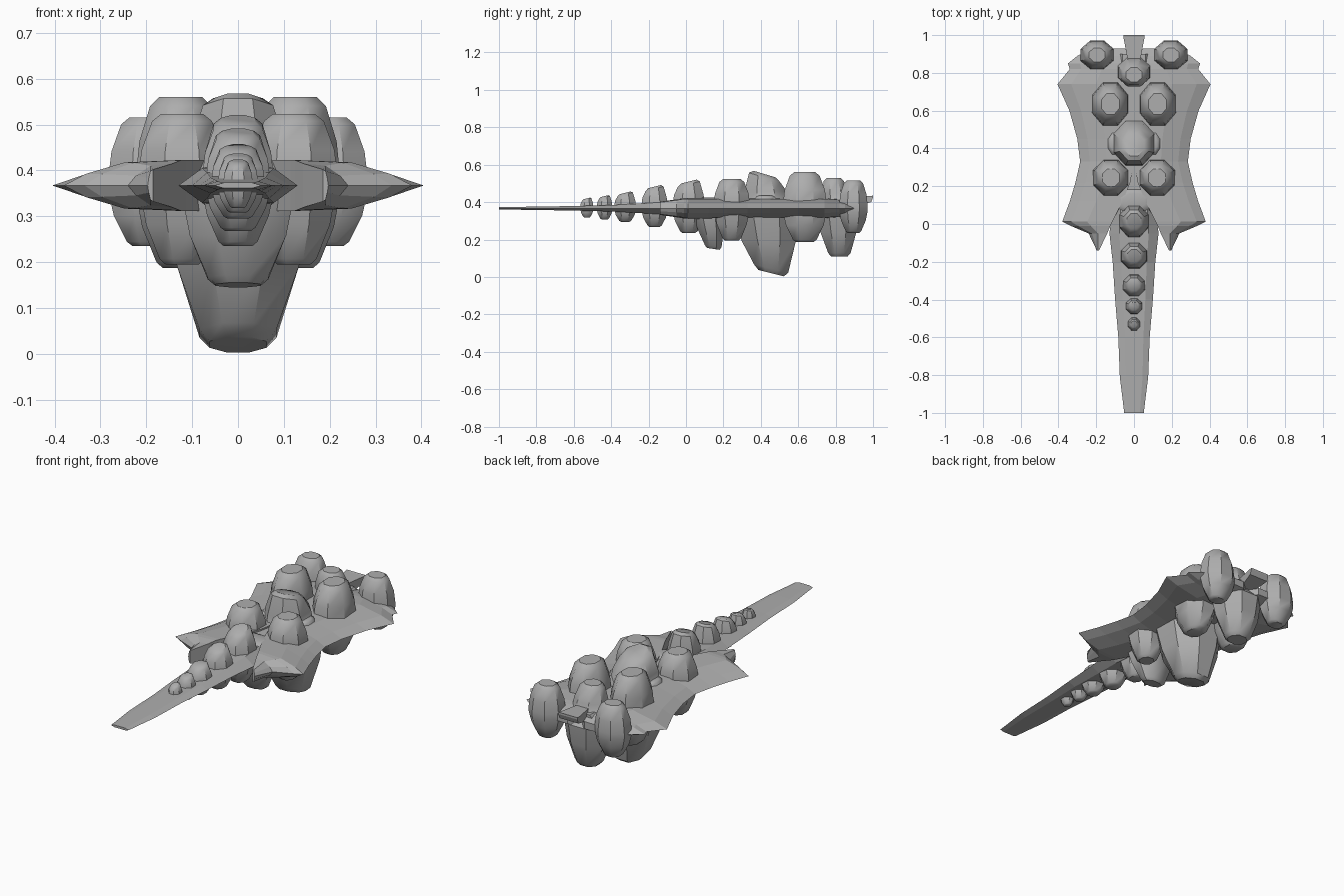
import bpy, bmesh, math

if "Cube" in bpy.data.objects:
    bpy.data.objects.remove(bpy.data.objects["Cube"])

MID = 0.367  # height of the flat plane

mat = bpy.data.materials.new("stone_grey")
mat.diffuse_color = (0.42, 0.42, 0.42, 1)
mat.use_nodes = True
mat.node_tree.nodes["Principled BSDF"].inputs["Base Color"].default_value = mat.diffuse_color


def finish(name, bm, smooth=False):
    bmesh.ops.recalc_face_normals(bm, faces=bm.faces)
    me = bpy.data.meshes.new(name)
    bm.to_mesh(me)
    bm.free()
    ob = bpy.data.objects.new(name, me)
    bpy.context.collection.objects.link(ob)
    me.materials.append(mat)
    if smooth:
        bpy.ops.object.select_all(action='DESELECT')
        ob.select_set(True)
        bpy.context.view_layer.objects.active = ob
        bpy.ops.object.shade_smooth_by_angle(angle=math.radians(38))
    return ob


def loft(name, rings, smooth=False):
    """Bridge closed rings of points and cap both ends."""
    bm = bmesh.new()
    vs = [[bm.verts.new(p) for p in r] for r in rings]
    n = len(vs[0])
    for a, b in zip(vs, vs[1:]):
        for i in range(n):
            j = (i + 1) % n
            bm.faces.new((a[i], a[j], b[j], b[i]))
    bm.faces.new(vs[0])
    bm.faces.new(vs[-1])
    return finish(name, bm, smooth)


def pod(name, x, y, rx, ry, top, bottom, low=1.0, dy_top=0.0, dy_low=0.0,
        tilt_top=0.0, tilt_low=0.0, sides=8):
    """Tapered barrel: truncated cone above and below the flat plane."""
    def ring(z, s, dy=0.0, tilt=0.0):
        pts = []
        for i in range(sides):
            a = math.tau * (i + 0.5) / sides
            px, py = rx * s * math.cos(a) * 1.06, ry * s * math.sin(a) * 1.06
            pts.append((x + px, y + dy + py, z + tilt * py))
        return pts
    up, dn = top - MID, MID - bottom
    rings = [
        ring(bottom, 0.40 * low, dy_low, tilt_low),
        ring(bottom + 0.07 * dn, 0.54 * low, dy_low, tilt_low),
        ring(bottom + 0.5 * dn, 0.86 * low, dy_low * 0.5),
        ring(MID - 0.1 * dn, low),
        ring(MID + 0.1 * up, 1.0),
        ring(MID + 0.5 * up, 0.92, dy_top * 0.5),
        ring(MID + 0.9 * up, 0.68, dy_top, tilt_top),
        ring(top, 0.48, dy_top, tilt_top),
    ]
    return loft(name, rings, True)


# Long flat tail and spine: y, half width, half thickness
spine = [(-1, .052, .006), (-.93, .06, .007), (-.81, .075, .009),
         (-.6, .083, .012), (-.4, .1, .017), (-.2, .113, .028),
         (-.05, .13, .038), (.1, .115, .045), (.5, .12, .05), (.9, .1, .045)]
rings = []
for y, w, t in spine:
    half = [(-w, 0), (-.6 * w, t), (.6 * w, t), (w, 0), (.6 * w, -t), (-.6 * w, -t)]
    rings.append([(px, y, MID + pz) for px, pz in half])
loft("tail_and_spine", rings)

# Side fins: y, inner x, outer x, half thickness
fin = [(-.14, .185, .197, .035), (-.05, .142, .24, .048), (-.01, .125, .335, .055),
       (.012, .115, .38, .056), (.12, .06, .34, .056), (.22, .02, .31, .055),
       (.33, .0, .285, .055), (.45, .0, .3, .055), (.6, .0, .342, .055),
       (.74, .0, .405, .055), (.82, .0, .34, .05), (.85, .0, .35, .045),
       (.89, .0, .3, .035), (.93, .05, .22, .02)]
for side, sx in (("right", 1), ("left", -1)):
    rings = []
    for y, a, b, t in fin:
        m1, m2 = a + (b - a) * .5, a + (b - a) * .82
        prof = [(a, t), (m1, t * .9), (m2, t * .45), (b, 0),
                (m2, -t * .45), (m1, -t * .9), (a, -t)]
        rings.append([(sx * px, y, MID + pz) for px, pz in prof])
    loft(side + "_fin", rings)

# Row of pods along the tail, growing toward the body
for i, (y, rx, ry, top, bot) in enumerate([
        (-.53, .033, .036, .42, .318), (-.435, .045, .043, .432, .308),
        (-.325, .06, .06, .45, .295), (-.168, .072, .072, .483, .268),
        (.015, .08, .088, .51, .235)]):
    pod("tail_pod_%d" % (i + 1), 0, y, rx, ry, top, bot, tilt_top=.25)

# Central body pods
pod("belly_pod", 0, .12, .125, .085, .425, .15, dy_low=.025, tilt_low=-.15)
pod("middle_pod", 0, .43, .115, .125, .55, .02, low=1.38,
    dy_low=.025, dy_top=-.01, tilt_top=-.3, tilt_low=-.25)
pod("rear_pod", 0, .81, .09, .08, .53, .11, low=1.42, dy_top=-.02, dy_low=.01)

# Paired body pods
for side, sx in (("right", 1), ("left", -1)):
    pod(side + "_front_pod", sx * .122, .245, .098, .1, .523, .195, low=.95)
    pod(side + "_shoulder_pod", sx * .125, .635, .1, .12, .56, .187)
    pod(side + "_waist_pod", sx * .1, .425, .05, .075, .435, .3)
    pod(side + "_rear_pod", sx * .195, .895, .09, .078, .515, .235)

# Short flared stub at the back end
loft("back_stub", [
    [(sx * w, y, z) for sx, z in ((-1, z0), (1, z0), (1, z1), (-1, z1))]
    for y, w, z0, z1 in ((.85, .03, .36, .43), (.99, .056, .4, .433), (1.0, .056, .425, .435))])
